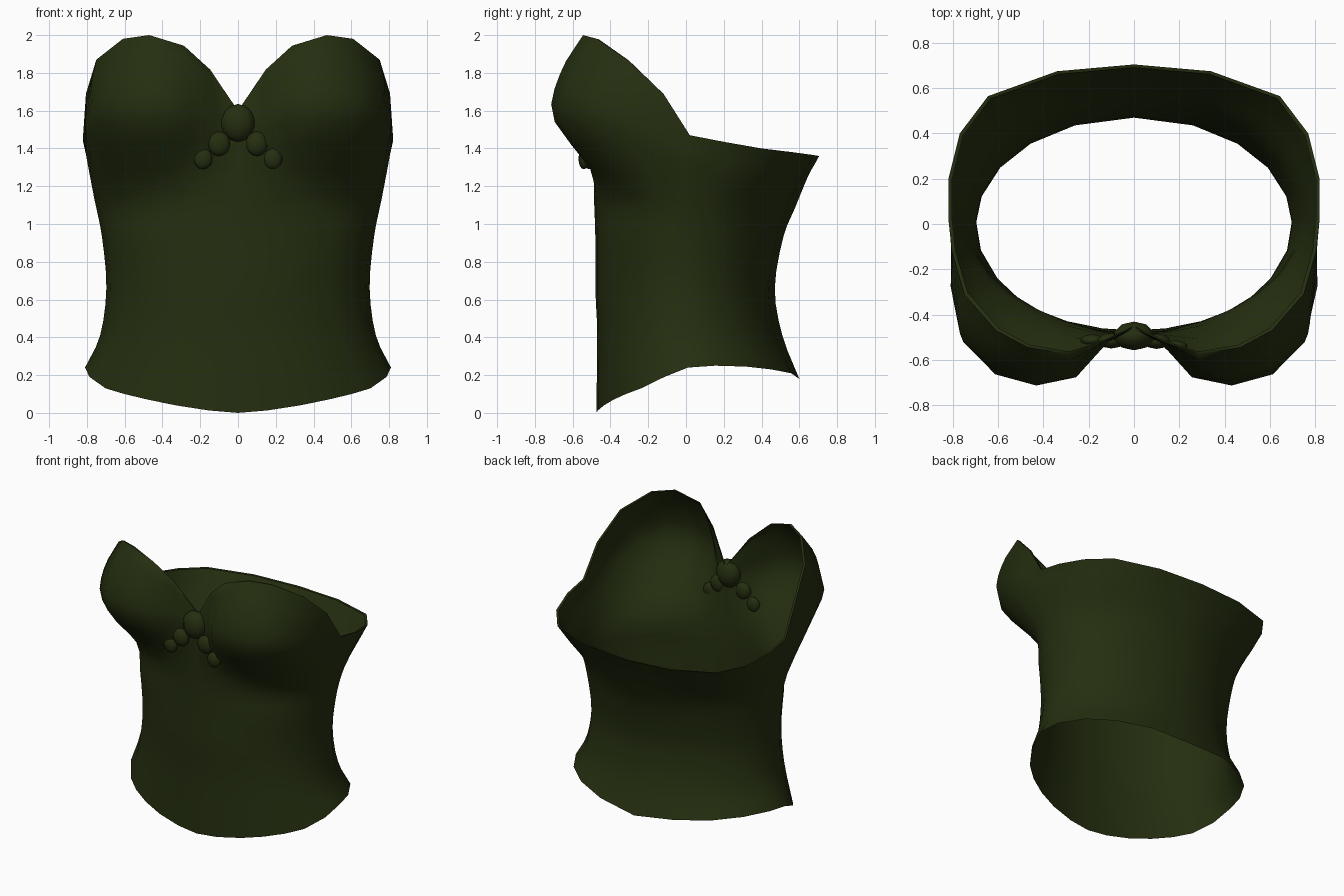
import bpy, bmesh, math
from mathutils import Vector
from mathutils.bvhtree import BVHTree

cube = bpy.data.objects.get("Cube")
if cube:
    bpy.data.objects.remove(cube, do_unlink=True)

STEPS = 3    # rows between two key rings

green = bpy.data.materials.new("dark olive green")
green.use_nodes = True
colour = (0.018, 0.028, 0.005, 1)
green.diffuse_color = colour
shader = green.node_tree.nodes["Principled BSDF"]
shader.inputs["Base Color"].default_value = colour
shader.inputs["Roughness"].default_value = 0.8

# Guide lines for one half, centre front to centre back
angles = [0, 11, 24, 36, 48, 60, 76, 91, 105, 122, 139, 158, 180]
hem_z = [0, .013, .04, .07, .1, .13, .19, .24, .25, .245, .23, .21, .18]
bust = [(0, -.48, 1.45), (.11, -.515, 1.5), (.25, -.655, 1.53), (.42, -.695, 1.54),
        (.6, -.65, 1.54), (.735, -.52, 1.53), (.805, -.29, 1.48), (.8, -.02, 1.34),
        (.785, .18, 1.28), (.71, .36, 1.26), (.585, .5, 1.25), (.315, .615, 1.25), (0, .645, 1.25)]
rim = [(0, -.46, 1.6), (.15, -.53, 1.82), (.29, -.575, 1.945), (.47, -.545, 2),
       (.61, -.47, 1.98), (.75, -.31, 1.87), (.805, -.12, 1.69), (.82, .02, 1.47),
       (.82, .2, 1.435), (.77, .4, 1.4), (.645, .565, 1.38), (.34, .675, 1.365), (0, .705, 1.36)]


def oval(k, half_width, front, back, z):
    """Point k on a half oval with its own front and back depth."""
    a = math.radians(angles[k])
    c = math.cos(a)
    return Vector((half_width * math.sin(a), -c * (front if c > 0 else back), z))


def spline(keys):
    """Smooth curve through the key points."""
    pts = [2 * keys[0] - keys[1]] + keys + [2 * keys[-1] - keys[-2]]
    out = []
    for a, b, c, d in zip(pts, pts[1:], pts[2:], pts[3:]):
        for s in range(STEPS):
            t = s / STEPS
            out.append(0.5 * (2 * b + (c - a) * t + (2 * a - 5 * b + 4 * c - d) * t ** 2
                              + (3 * b - a - 3 * c + d) * t ** 3))
    return out + [keys[-1]]


def column(k):
    """Points of one column from the hem to the rim."""
    chest, top = Vector(bust[k]), Vector(rim[k])
    upper = chest.lerp(top, 0.55)
    if 2 <= k <= 5:    # rounded cup
        upper.x *= 1.045
        upper.y *= 1.09
    keys = [oval(k, .81, .475, .6, hem_z[k]),
            oval(k, .73, .47, .51, .41),
            oval(k, .697, .48, .47, .66),
            oval(k, .72, .48, .515, .93),
            oval(k, .76, .488, .575, 1.2 - .01 * k),
            chest, upper, top]
    # narrow folded lip
    return spline(keys) + [Vector((top.x * .98, top.y * .98, top.z - .003))]


def add_object(name, bm):
    mesh = bpy.data.meshes.new(name)
    bm.to_mesh(mesh)
    bm.free()
    mesh.materials.append(green)
    obj = bpy.data.objects.new(name, mesh)
    bpy.context.collection.objects.link(obj)
    bpy.ops.object.select_all(action="DESELECT")
    obj.select_set(True)
    bpy.context.view_layer.objects.active = obj
    bpy.ops.object.shade_smooth_by_angle(angle=math.radians(60))


# Bodice shell, right half mirrored from the left
half = [column(k) for k in range(len(angles))]
mirrored = [[Vector((-p.x, p.y, p.z)) for p in col] for col in half[-2:0:-1]]
bm = bmesh.new()
grid = [[bm.verts.new(p) for p in col] for col in half + mirrored]
for i, col in enumerate(grid):
    nxt = grid[(i + 1) % len(grid)]
    for j in range(len(col) - 1):
        bm.faces.new((col[j], nxt[j], nxt[j + 1], col[j + 1]))
bm.normal_update()
surface = BVHTree.FromBMesh(bm)
add_object("bodice", bm)


# Beads set into the front, mostly outside the shell
def bead(name, x, z, width, height, depth):
    hit = surface.ray_cast(Vector((x, -2, z)), Vector((0, 1, 0)))[0]
    y = hit.y - 0.4 * depth
    bm = bmesh.new()
    bmesh.ops.create_uvsphere(bm, u_segments=10, v_segments=7, radius=1)
    for v in bm.verts:
        v.co = Vector((x + v.co.x * width, y + v.co.y * depth, z + v.co.z * height))
    add_object(name, bm)


bead("centre_bead", 0, 1.535, .093, .1, .065)
for side, s in (("left", 1), ("right", -1)):
    bead(side + "_middle_bead", s * .1, 1.425, .062, .065, .035)
    bead(side + "_outer_bead", s * .185, 1.345, .052, .055, .028)
